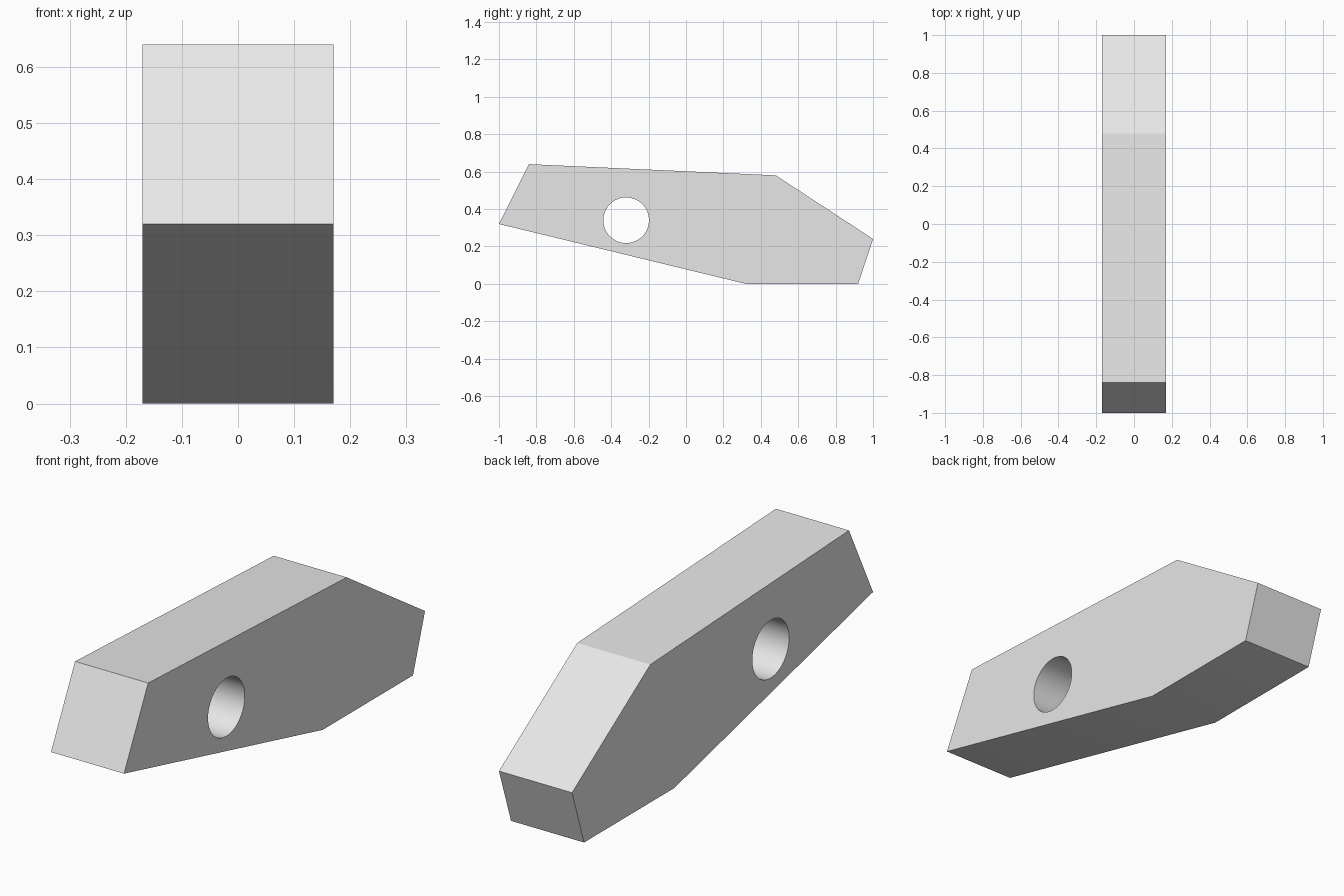
import bpy, bmesh, math
from mathutils import Matrix

cube = bpy.data.objects.get("Cube")
if cube:
    bpy.data.objects.remove(cube, do_unlink=True)

HALF_WIDTH = 0.17

grey = bpy.data.materials.new("light_grey")
grey.use_nodes = True
grey.diffuse_color = (0.8, 0.8, 0.8, 1)
grey.node_tree.nodes["Principled BSDF"].inputs["Base Color"].default_value = (0.8, 0.8, 0.8, 1)


def add_object(name, bm):
    mesh = bpy.data.meshes.new(name)
    bmesh.ops.recalc_face_normals(bm, faces=bm.faces)
    bm.to_mesh(mesh)
    bm.free()
    mesh.materials.append(grey)
    obj = bpy.data.objects.new(name, mesh)
    bpy.context.collection.objects.link(obj)
    return obj


# Wedge-shaped head: side profile (y, z) extruded across its width
profile = [(-1, 0.32), (-0.84, 0.64), (0.48, 0.58), (1, 0.24), (0.92, 0), (0.32, 0)]
bm = bmesh.new()
side = bm.faces.new([bm.verts.new((-HALF_WIDTH, y, z)) for y, z in profile])
extruded = bmesh.ops.extrude_face_region(bm, geom=[side])["geom"]
bmesh.ops.translate(bm, vec=(2 * HALF_WIDTH, 0, 0),
                    verts=[v for v in extruded if isinstance(v, bmesh.types.BMVert)])
head = add_object("hammer_head", bm)

# Round handle hole through both sides
bm = bmesh.new()
bmesh.ops.create_cone(bm, cap_ends=True, segments=64, radius1=0.122, radius2=0.122, depth=1,
                      matrix=Matrix.Translation((0, -0.32, 0.34))
                      @ Matrix.Rotation(math.pi / 2, 4, "Y"))
cutter = add_object("handle_hole_cutter", bm)

cut = head.modifiers.new("handle_hole", "BOOLEAN")
cut.operation = "DIFFERENCE"
cut.solver = "EXACT"
cut.object = cutter

# Apply the cut, remove the cutter and smooth the hole wall
bpy.ops.object.select_all(action="DESELECT")
head.select_set(True)
bpy.context.view_layer.objects.active = head
bpy.ops.object.modifier_apply(modifier=cut.name)
bpy.data.objects.remove(cutter, do_unlink=True)
bpy.ops.object.shade_smooth_by_angle(angle=math.radians(15))
